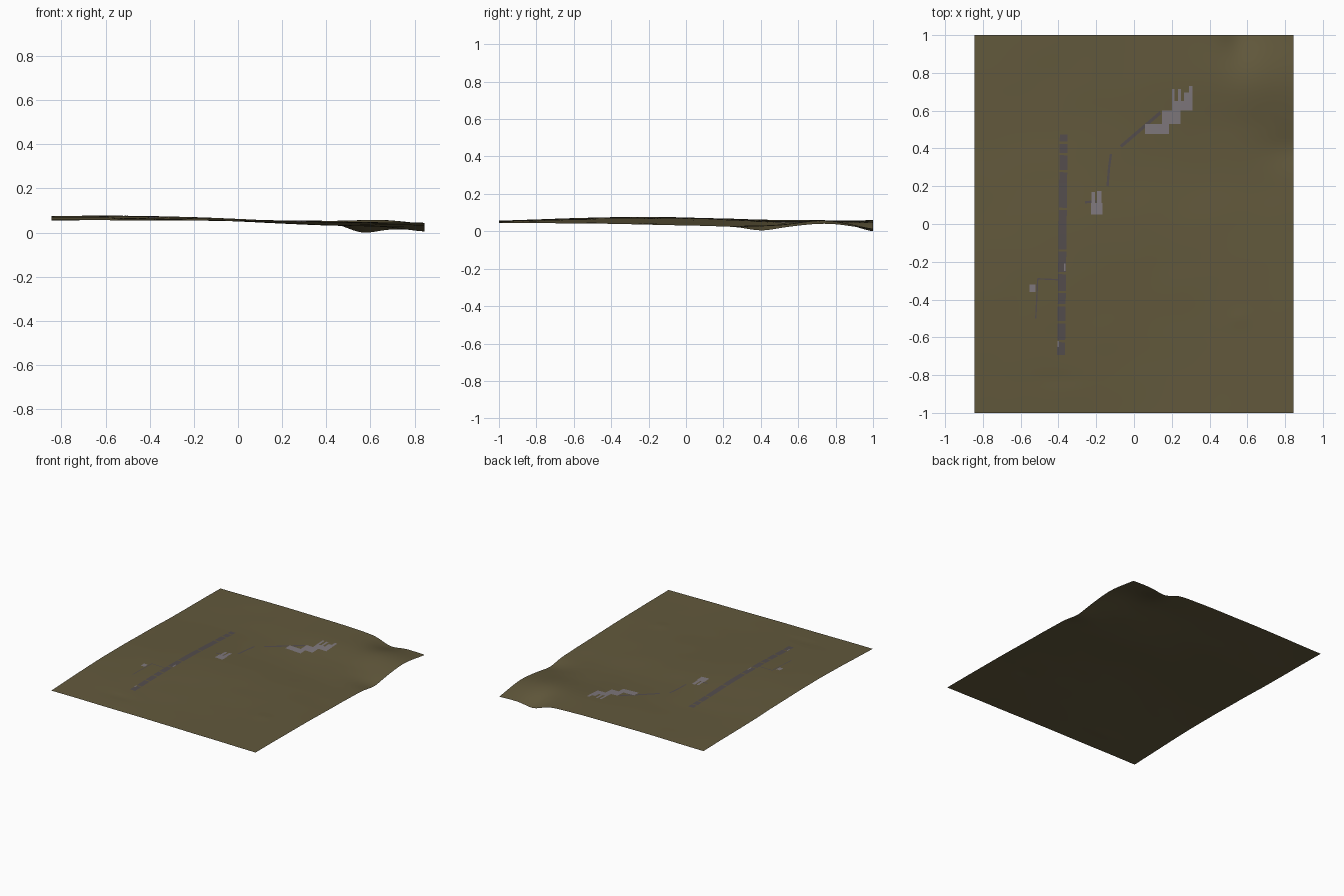
import bpy, bmesh, math
from mathutils import noise, Vector

if "Cube" in bpy.data.objects:
    bpy.data.objects.remove(bpy.data.objects["Cube"])

HX, HY = 0.845, 1.0

# Coarse control heights in thousandths: rows from front to back, columns left to right
CONTROL = [
    [57, 57, 56, 55, 54, 52, 50, 48, 46],
    [66, 66, 65, 62, 57, 52, 48, 46, 44],
    [74, 74, 72, 67, 60, 53, 47, 44, 42],
    [77, 78, 76, 71, 63, 54, 47, 42, 38],
    [74, 75, 74, 70, 62, 52, 43, 36, 33],
    [68, 67, 65, 62, 53, 42, 33, 29, 27],
    [62, 59, 57, 56, 52, 45, 38, 36, 24],
    [60, 59, 58, 58, 57, 56, 55, 60, 42],
    [57, 58, 60, 60, 58, 55, 46, 22, 12],
]


def spline(values, t):
    """Catmull-Rom through evenly spaced values, t in 0..1."""
    n = len(values) - 1
    i = min(int(max(t, 0) * n), n - 1)
    f = t * n - i
    p1, p2 = values[i], values[i + 1]
    p0 = values[i - 1] if i > 0 else 2 * p1 - p2
    p3 = values[i + 2] if i + 2 <= n else 2 * p2 - p1
    return 0.5 * (2 * p1 + (p2 - p0) * f + (2 * p0 - 5 * p1 + 4 * p2 - p3) * f * f
                  + (3 * p1 - p0 - 3 * p2 + p3) * f ** 3)


def bump(x, y, cx, cy, sx, sy, h):
    return h * math.exp(-((x - cx) / sx) ** 2 - ((y - cy) / sy) ** 2)


def raw_height(x, y):
    u, v = (x + HX) / (2 * HX), (y + HY) / (2 * HY)
    z = spline([spline(row, u) for row in CONTROL], v) / 1000
    z += bump(x, y, 0.87, 0.40, 0.16, 0.10, -0.018)     # valley at the right edge
    z += bump(x, y, 0.56, 1.02, 0.09, 0.16, -0.028)     # gully at the back edge
    z += bump(x, y, 0.56, -0.50, 0.05, 0.04, 0.002)     # small knoll
    z += bump(x, y, -0.40, -0.82, 0.12, 0.04, -0.002)   # small hollow
    return z + 0.0012 * noise.noise(Vector((x * 4, y * 5, 3.7)))


NX, NY = 84, 100
LOW = min(raw_height(-HX + 2 * HX * i / NX, -HY + 2 * HY * j / NY)
          for i in range(NX + 1) for j in range(NY + 1))


def height(x, y):
    return raw_height(x, y) - LOW


def material(name, rgb):
    m = bpy.data.materials.new(name)
    m.diffuse_color = (*rgb, 1)
    m.use_nodes = True
    m.node_tree.nodes["Principled BSDF"].inputs["Base Color"].default_value = m.diffuse_color
    return m


GROUND = material("dry_olive_ground", (0.122, 0.099, 0.045))
ASPHALT = material("dark_asphalt", (0.088, 0.074, 0.074))
CONCRETE = material("grey_concrete", (0.215, 0.190, 0.205))


def finish(name, bm, mat):
    bmesh.ops.remove_doubles(bm, verts=bm.verts, dist=1e-5)
    mesh = bpy.data.meshes.new(name)
    bm.to_mesh(mesh)
    bm.free()
    mesh.materials.append(mat)
    mesh.shade_smooth()
    obj = bpy.data.objects.new(name, mesh)
    bpy.context.collection.objects.link(obj)
    return obj


def add_sheet(bm, point, nu, nv, lift):
    """Grid draped on the ground; point(u, v) gives its x, y."""
    grid = []
    for j in range(nv + 1):
        row = []
        for i in range(nu + 1):
            x, y = point(i / nu, j / nv)
            row.append(bm.verts.new((x, y, height(x, y) + lift)))
        grid.append(row)
    for j in range(nv):
        for i in range(nu):
            bm.faces.new((grid[j][i], grid[j][i + 1], grid[j + 1][i + 1], grid[j + 1][i]))


def paved_blocks(name, rects, mat, lift=0.0012):
    bm = bmesh.new()
    for x0, y0, x1, y1 in rects:
        add_sheet(bm, lambda u, v: (x0 + (x1 - x0) * u, y0 + (y1 - y0) * v),
                  max(1, round((x1 - x0) / 0.02)), max(1, round((y1 - y0) / 0.02)), lift)
    return finish(name, bm, mat)


def paved_path(name, points, width, mat, lift=0.001):
    bm = bmesh.new()
    for (ax, ay), (bx, by) in zip(points, points[1:]):
        length = math.hypot(bx - ax, by - ay)
        nx, ny = -(by - ay) / length * width, (bx - ax) / length * width
        add_sheet(bm, lambda u, v: (ax + (bx - ax) * v - nx * (u - 0.5),
                                    ay + (by - ay) * v - ny * (u - 0.5)),
                  2, max(1, round(length / 0.02)), lift)
    return finish(name, bm, mat)


# Ground sheet
bm = bmesh.new()
add_sheet(bm, lambda u, v: (-HX + 2 * HX * u, -HY + 2 * HY * v), NX, NY, 0)
finish("terrain", bm, GROUND)

# Runway, partly swallowed by the ground, so built as pieces with gaps
breaks = [-0.70, -0.62, -0.52, -0.43, -0.36, -0.26, -0.14, 0.08, 0.28, 0.37, 0.43, 0.48]
for k, (a, b) in enumerate(zip(breaks, breaks[1:])):
    paved_path(f"runway_{k + 1}", [(-0.386 + 0.012 * (a + 0.7), a + 0.006),
                                   (-0.386 + 0.012 * (b + 0.7), b - 0.006)], 0.042, ASPHALT)

# Taxiways and tracks
paved_path("apron_taxiway", [(-0.07, 0.41), (0.14, 0.59)], 0.017, ASPHALT)
paved_path("hangar_taxiway", [(-0.14, 0.20), (-0.132, 0.30), (-0.122, 0.37)], 0.012, ASPHALT)
paved_path("short_taxiway", [(-0.26, 0.115), (-0.20, 0.12)], 0.012, ASPHALT)
paved_path("side_track", [(-0.40, -0.295), (-0.51, -0.29), (-0.52, -0.50)], 0.007, ASPHALT)

# Concrete aprons
paved_blocks("main_apron", [
    (0.058, 0.476, 0.185, 0.53), (0.148, 0.53, 0.245, 0.60), (0.20, 0.60, 0.31, 0.65),
    (0.20, 0.65, 0.215, 0.715), (0.232, 0.65, 0.248, 0.715),
    (0.265, 0.65, 0.29, 0.695), (0.29, 0.65, 0.31, 0.73)], CONCRETE, 0.0016)
paved_blocks("small_apron", [
    (-0.228, 0.05, -0.166, 0.11), (-0.224, 0.11, -0.206, 0.17),
    (-0.195, 0.11, -0.172, 0.175)], CONCRETE, 0.0016)
paved_blocks("side_pad", [(-0.553, -0.36, -0.522, -0.32)], CONCRETE, 0.0016)
paved_blocks("runway_marks", [(-0.370, -0.25, -0.362, -0.21),
                              (-0.405, -0.65, -0.397, -0.62)], CONCRETE, 0.0018)
